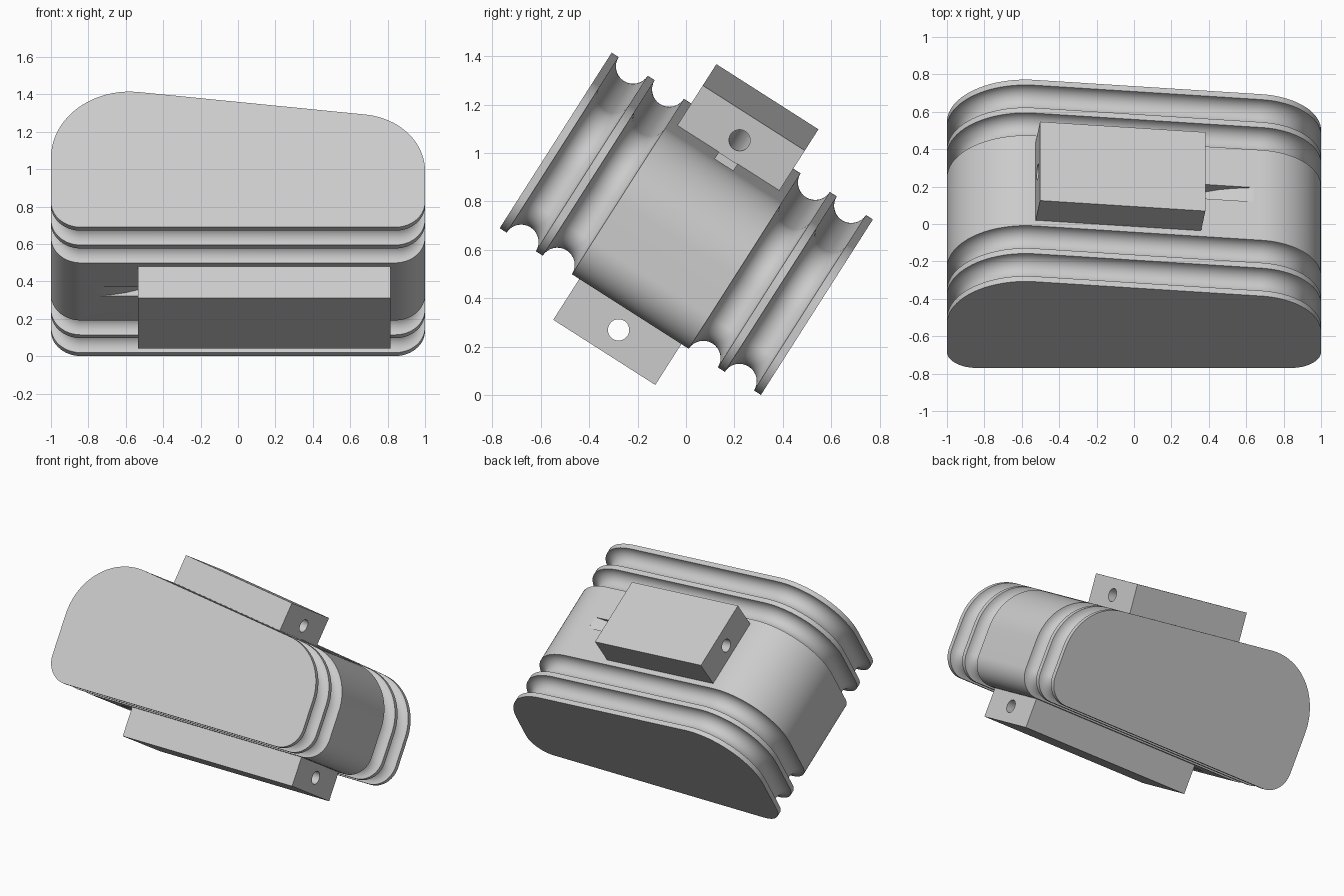
import bpy, bmesh, math
from mathutils import Matrix, Vector

if "Cube" in bpy.data.objects:
    bpy.data.objects.remove(bpy.data.objects["Cube"])

# Tilted working frame: x = width, y = length of the barrel, z = profile height
FRAME = Matrix.Translation((0, -0.23, 0.345)) @ Matrix.Rotation(math.atan2(-0.538, 0.843), 4, 'X')
TILT = math.atan(0.118)              # slope of the barrel's top side
grey = bpy.data.materials.new("grey")
grey.diffuse_color = (0.6, 0.6, 0.6, 1)
grey.use_nodes = True
grey.node_tree.nodes["Principled BSDF"].inputs["Base Color"].default_value = grey.diffuse_color


def make(name, bm, matrix=FRAME):
    bmesh.ops.recalc_face_normals(bm, faces=bm.faces)
    me = bpy.data.meshes.new(name)
    bm.to_mesh(me)
    bm.free()
    me.materials.append(grey)
    ob = bpy.data.objects.new(name, me)
    bpy.context.collection.objects.link(ob)
    ob.matrix_world = matrix
    return ob


def cut(ob, cutter):
    cutter.hide_render = True
    bpy.context.view_layer.update()
    m = ob.modifiers.new("cut", 'BOOLEAN')
    m.operation, m.solver, m.object = 'DIFFERENCE', 'EXACT', cutter
    bpy.context.view_layer.objects.active = ob
    bpy.ops.object.modifier_apply(modifier=m.name)
    bpy.data.objects.remove(cutter)


def smooth(ob):
    bpy.ops.object.select_all(action='DESELECT')
    ob.select_set(True)
    bpy.context.view_layer.objects.active = ob
    bpy.ops.object.shade_smooth_by_angle(angle=math.radians(30))


# Rounded outline: corner centre, radius, start and end angle
T = math.pi / 2 - TILT
CORNERS = [(-0.84, 0.16, 0.16, math.pi, 1.5 * math.pi),
           (0.84, 0.16, 0.16, 1.5 * math.pi, 2 * math.pi),
           (0.64, 0.357, 0.36, 0, T),
           (-0.58, 0.44, 0.42, T, math.pi)]


def outline(inset, n=20):
    pts = []
    for cx, cz, r, a, b in CORNERS:
        for i in range(n + 1):
            t = a + (b - a) * i / n
            pts.append((cx + (r - inset) * math.cos(t), cz + (r - inset) * math.sin(t)))
    return pts


# Barrel with two round grooves near each end
HALF, FIN, R = 0.64, 0.034, 0.0715
steps = [(-HALF, 0)]
y = -HALF
for k in range(2):
    y += FIN
    for i in range(17):
        t = math.pi * i / 16
        steps.append((y + R - R * math.cos(t), R * math.sin(t)))
    y += 2 * R
steps += [(-a, d) for a, d in reversed(steps)]
bm = bmesh.new()
rings = [[bm.verts.new((px, a, pz)) for px, pz in outline(d)] for a, d in steps]
for r0, r1 in zip(rings, rings[1:]):
    for i in range(len(r0)):
        j = (i + 1) % len(r0)
        bm.faces.new((r0[i], r0[j], r1[j], r1[i]))
bm.faces.new(rings[0])
bm.faces.new(rings[-1])
barrel = make("grooved_barrel", bm)


# Shallow curved slots running out from under each block
def slot(points):
    bm = bmesh.new()
    a, b = [[bm.verts.new((px, s * 0.045, pz)) for px, pz in points] for s in (-1, 1)]
    bm.faces.new(a)
    bm.faces.new(b)
    for i in range(len(a)):
        j = (i + 1) % len(a)
        bm.faces.new((a[i], a[j], b[j], b[i]))
    return make("slot_cutter", bm)


cut(barrel, slot([(0.3, 0.65), (0.38, 0.675), (0.45, 0.697), (0.52, 0.709),
                  (0.58, 0.715), (0.64, 0.719), (0.64, 0.78), (0.3, 0.78)]))
cut(barrel, slot([(-0.48, 0.056), (-0.53, 0.042), (-0.6, 0.022), (-0.68, 0.008),
                  (-0.76, 0), (-0.76, -0.03), (-0.48, -0.03)]))
smooth(barrel)


# Mounting blocks, each with a hole along its length
def block(name, matrix, length, hole_z):
    bm = bmesh.new()
    bmesh.ops.create_cube(bm, size=1)
    bmesh.ops.scale(bm, vec=(length, 0.5, 0.2), verts=bm.verts)
    ob = make(name, bm, matrix)
    bm = bmesh.new()
    bmesh.ops.create_cone(bm, cap_ends=True, segments=40, radius1=0.044, radius2=0.044,
                          depth=length + 0.2)
    bmesh.ops.rotate(bm, verts=bm.verts, matrix=Matrix.Rotation(math.pi / 2, 3, 'Y'))
    bmesh.ops.translate(bm, verts=bm.verts, vec=Vector((0, 0, hole_z)))
    cut(ob, make("hole_cutter", bm, matrix))
    smooth(ob)


block("upper_block", FRAME @ Matrix.Translation((-0.072, 0, 0.901))
      @ Matrix.Rotation(TILT, 4, 'Y'), 0.89, -0.01)
block("lower_block", FRAME @ Matrix.Translation((0.14, 0, -0.1)), 1.35, 0.01)
